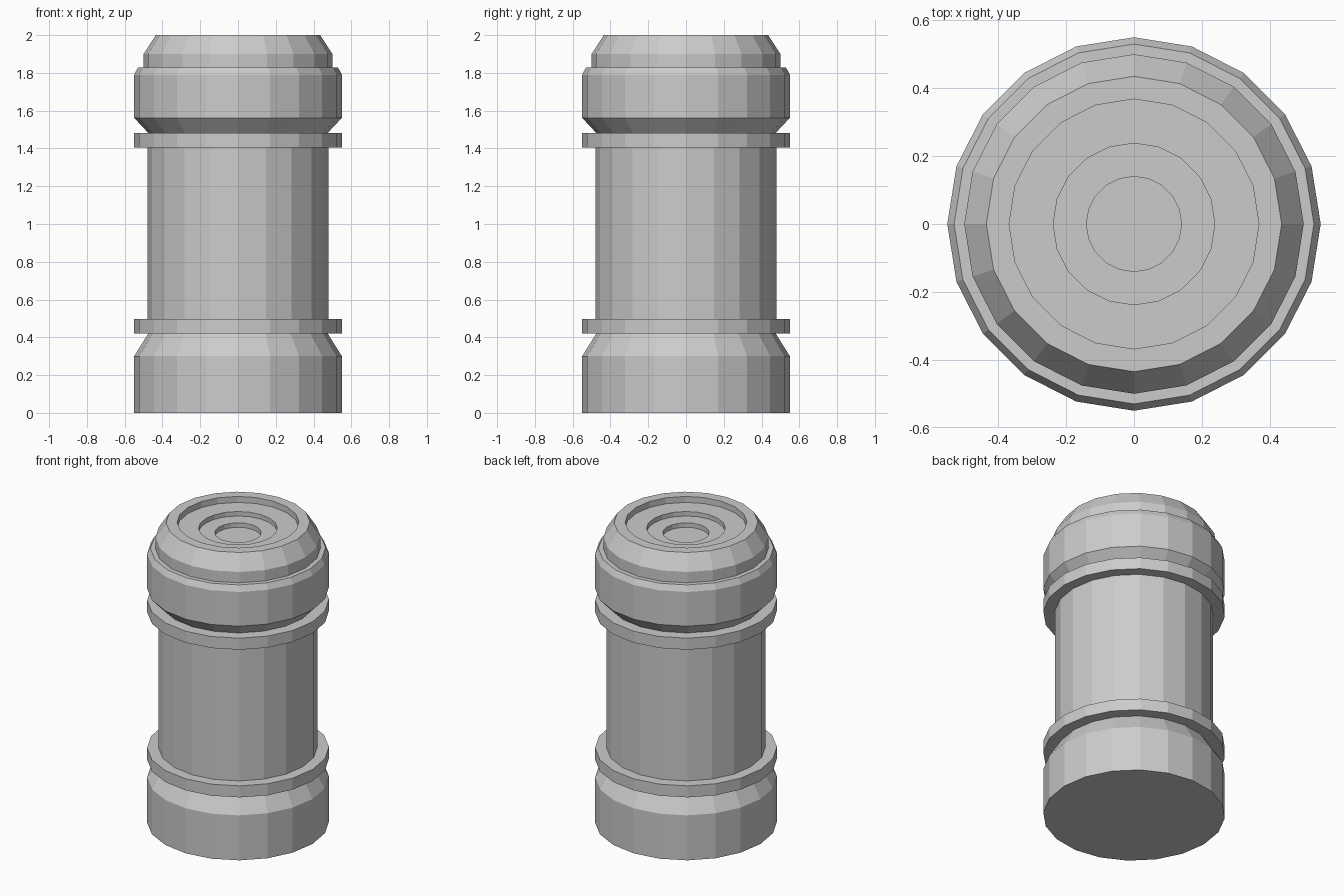
import bpy, bmesh
from math import cos, sin, pi

if "Cube" in bpy.data.objects:
    bpy.data.objects.remove(bpy.data.objects["Cube"])

SIDES = 20


def lathe(name, profile):
    """Revolve (radius, z) points listed bottom to top, closing both ends."""
    bm = bmesh.new()
    rings = [[bm.verts.new((r * cos(2 * pi * i / SIDES), r * sin(2 * pi * i / SIDES), z))
              for i in range(SIDES)] for r, z in profile]
    for a, b in zip(rings, rings[1:]):
        for i in range(SIDES):
            j = (i + 1) % SIDES
            bm.faces.new((a[i], a[j], b[j], b[i]))
    bm.faces.new(rings[0][::-1])
    bm.faces.new(rings[-1])
    mesh = bpy.data.meshes.new(name)
    bm.to_mesh(mesh)
    bm.free()
    obj = bpy.data.objects.new(name, mesh)
    bpy.context.collection.objects.link(obj)
    return obj


# Foot with sloped shoulder
lathe("base", [(0.55, 0), (0.55, 0.30), (0.475, 0.42)])

# Collars at both ends of the shaft
for name, z in (("lower_collar", 0.42), ("upper_collar", 1.405)):
    lathe(name, [(0.55, z), (0.55, z + 0.077)])

# Main shaft
lathe("shaft", [(0.48, 0.497), (0.48, 1.405)])

# Head with flared underside and bevelled rim
lathe("head", [(0.475, 1.482), (0.55, 1.562), (0.55, 1.79), (0.53, 1.828), (0.50, 1.828)])

# Cap with stepped circular recesses in its top
lathe("cap", [(0.50, 1.828), (0.50, 1.90), (0.435, 2.0), (0.368, 2.0), (0.368, 1.96),
              (0.238, 1.96), (0.238, 1.93), (0.14, 1.93), (0.14, 1.90)])
